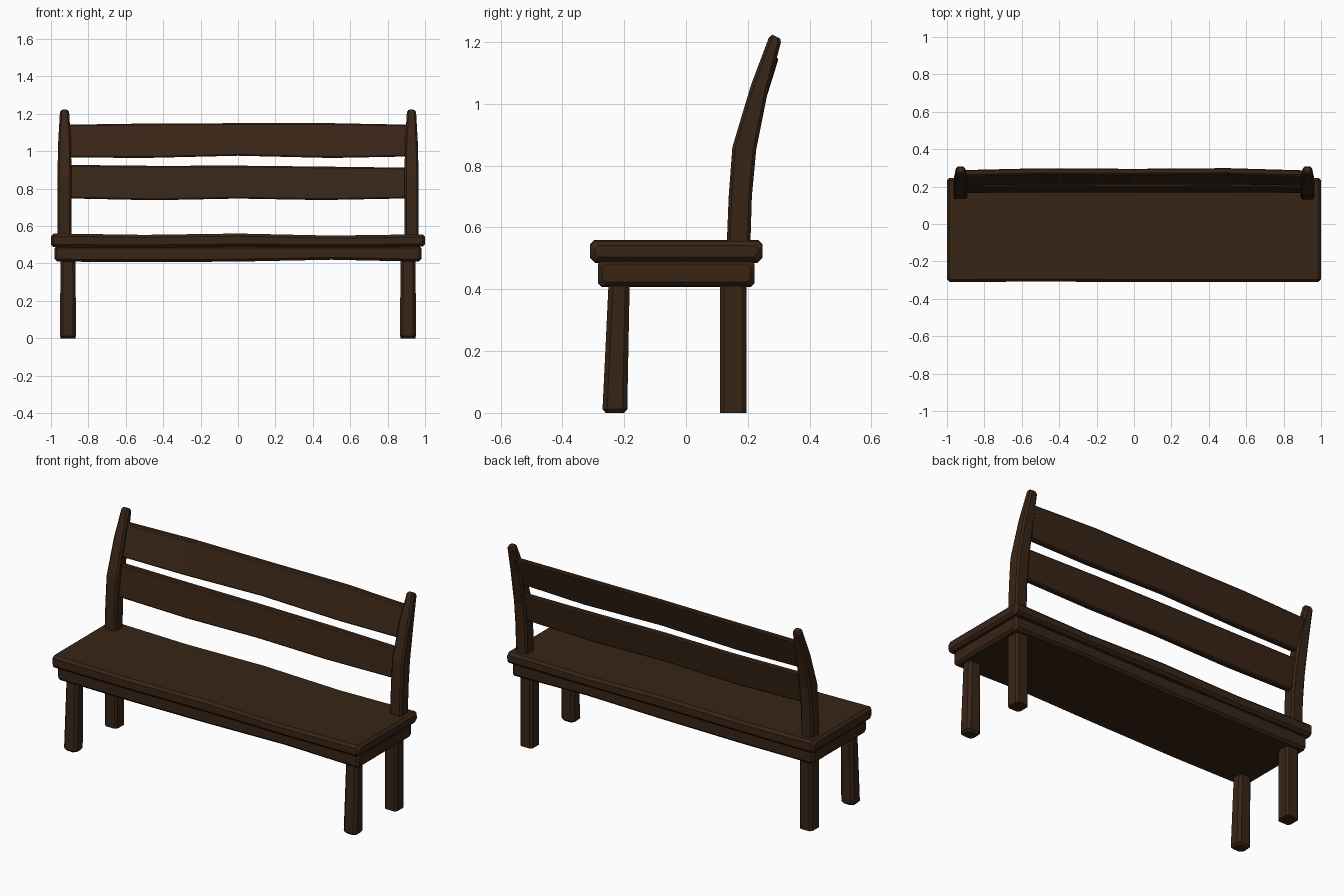
import bpy, bmesh
from mathutils import Vector

if "Cube" in bpy.data.objects:
    bpy.data.objects.remove(bpy.data.objects["Cube"])

wood = bpy.data.materials.new("dark_wood")
wood.diffuse_color = (0.04, 0.018, 0.008, 1)
wood.use_nodes = True
wood.node_tree.nodes["Principled BSDF"].inputs["Base Color"].default_value = wood.diffuse_color


def octagon(a, u, v, c, inset=0.0):
    """Chamfered rectangle from corner a along full side vectors u and v."""
    a, u, v = Vector(a), Vector(u), Vector(v)
    du, dv = u.normalized(), v.normalized()
    a = a + (du + dv) * inset
    u, v = u - du * 2 * inset, v - dv * 2 * inset
    cu, cv = du * c, dv * c
    return [a + cu, a + u - cu, a + u + cv, a + u + v - cv,
            a + u + v - cu, a + v + cu, a + v - cv, a + cv]


def loft(name, rings, mirror=False):
    """Skin a row of matching rings and cap both ends."""
    bm = bmesh.new()
    rows = [[bm.verts.new(p) for p in r] for r in rings]
    n = len(rows[0])
    for r, s in zip(rows, rows[1:]):
        for i in range(n):
            j = (i + 1) % n
            bm.faces.new((r[i], r[j], s[j], s[i]))
    bm.faces.new(rows[0])
    bm.faces.new(rows[-1])
    bmesh.ops.recalc_face_normals(bm, faces=bm.faces)
    me = bpy.data.meshes.new(name)
    bm.to_mesh(me)
    bm.free()
    me.materials.append(wood)
    ob = bpy.data.objects.new(name, me)
    bpy.context.collection.objects.link(ob)
    if mirror:
        ob.modifiers.new("mirror", 'MIRROR').use_mirror_merge = False
    return ob


def board(name, stations, c, shear=0.0):
    """Long board along x; stations are (x, y0, y1, z0, z1), ends chamfered."""
    def ring(s, x, inset):
        _, y0, y1, z0, z1 = s
        h = z1 - z0
        return octagon((x, y0, z0), (0, y1 - y0, 0), (0, h * shear, h), c, inset)
    first, last = stations[0], stations[-1]
    rings = [ring(first, first[0], c)]
    rings.append(ring(first, first[0] + c, 0))
    rings += [ring(s, s[0], 0) for s in stations[1:-1]]
    rings += [ring(last, last[0] - c, 0), ring(last, last[0], c)]
    return loft(name, rings)


# seat plank and the thick frame below it, slightly uneven along their length
board("seat", [(-1, -.31, .247, .487, .56), (-.5, -.308, .245, .485, .553),
               (0, -.31, .247, .49, .56), (.5, -.31, .245, .487, .549),
               (1, -.31, .247, .49, .556)], .014)
board("seat_frame", [(-.98, -.285, .222, .41, .495), (-.5, -.285, .222, .407, .495),
                     (0, -.283, .22, .41, .495), (.5, -.285, .222, .42, .495),
                     (.98, -.285, .222, .41, .495)], .013)

# back slats, leaning with the posts
board("lower_slat", [(-.92, .165, .2, .748, .927), (-.45, .168, .203, .738, .922),
                     (0, .166, .201, .747, .923), (.45, .168, .203, .739, .918),
                     (.92, .165, .2, .748, .912)], .007, .17)
board("upper_slat", [(-.92, .203, .236, .967, 1.142), (-.5, .21, .243, .964, 1.148),
                     (0, .21, .243, .976, 1.15), (.5, .21, .243, .964, 1.15),
                     (.92, .203, .236, .972, 1.142)], .007, .31)


def upright(name, stations, c):
    """Mirrored post; stations are (x0, x1, front y, front z, back y, back z, inset)."""
    rings = [octagon((x0, fy, fz), (x1 - x0, 0, 0), (0, by - fy, bz - fz), c, i)
             for x0, x1, fy, fz, by, bz, i in stations]
    return loft(name, rings, mirror=True)


# splayed front legs
upright("front_legs", [(.866, .952, -.27, 0, -.19, 0, .01),
                       (.866, .952, -.27, .012, -.19, .012, 0),
                       (.869, .949, -.25, .43, -.182, .43, 0)], .015)

# straight back legs
upright("back_legs", [(.868, .95, .11, 0, .195, 0, 0),
                      (.868, .95, .11, .43, .195, .43, 0)], .013)

# curved, tapering back posts
upright("back_posts", [(.89, .966, .13, .5, .207, .5, 0),
                       (.89, .966, .138, .7, .213, .7, 0),
                       (.89, .966, .15, .86, .227, .85, 0),
                       (.893, .961, .21, 1.06, .266, 1.045, 0),
                       (.903, .952, .268, 1.214, .307, 1.198, 0),
                       (.903, .952, .273, 1.227, .311, 1.207, .007)], .01)
